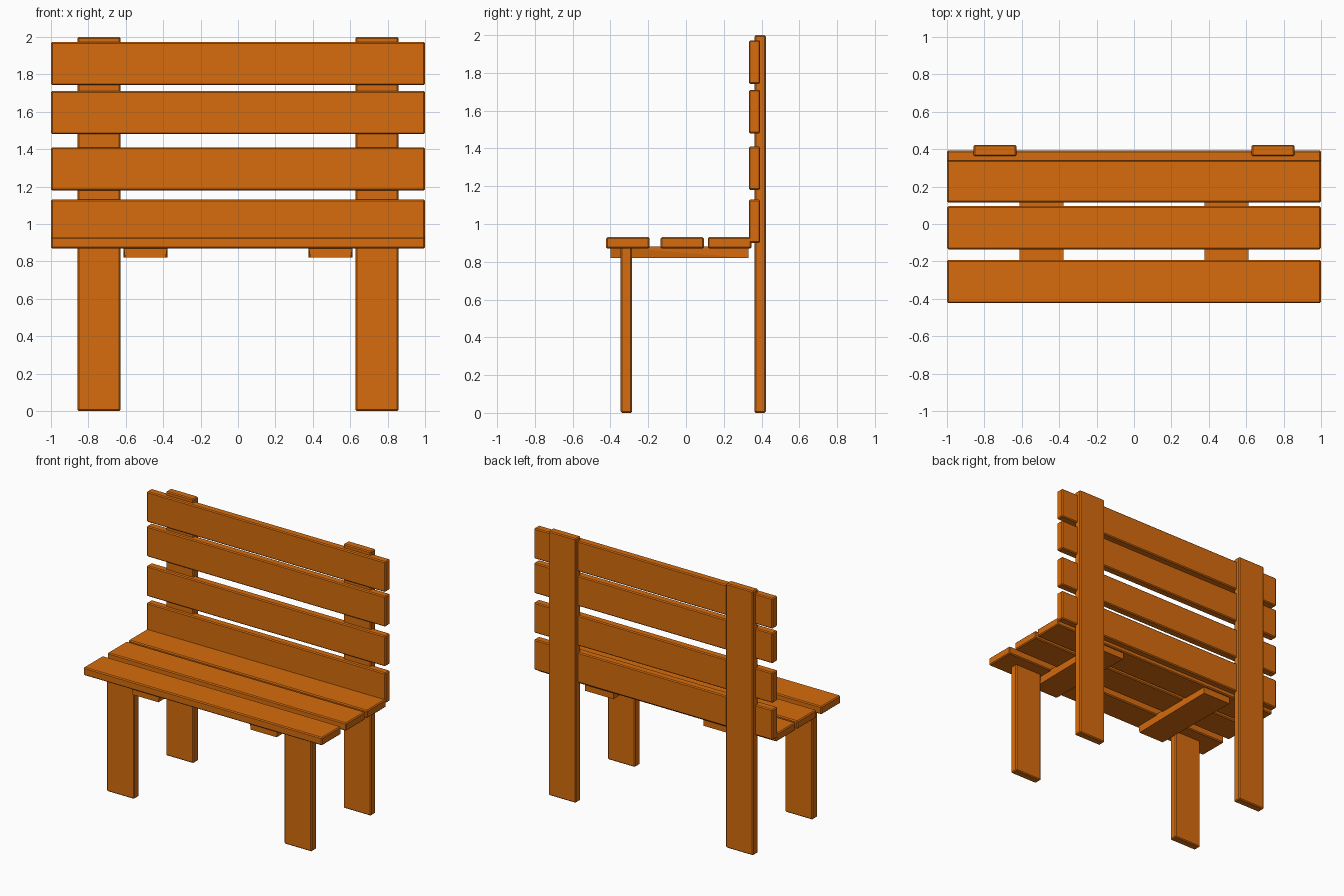
import bpy, bmesh

if "Cube" in bpy.data.objects:
    bpy.data.objects.remove(bpy.data.objects["Cube"])

wood = bpy.data.materials.new("wood")
wood.diffuse_color = (0.68, 0.15, 0.004, 1)
wood.use_nodes = True
wood.node_tree.nodes["Principled BSDF"].inputs["Base Color"].default_value = wood.diffuse_color


def plank(name, x, y, z, flare=0.0):
    """Chamfered board between min/max limits; flare narrows the front lower edge."""
    bm = bmesh.new()
    bmesh.ops.create_cube(bm, size=1)
    mid = (x[0] + x[1]) / 2
    for v in bm.verts:
        front_low = v.co.y < 0 and v.co.z < 0
        px, py, pz = (lim[1] if c > 0 else lim[0] for c, lim in zip(v.co, (x, y, z)))
        if front_low:
            px += flare if px < mid else -flare
        v.co = (px, py, pz)
    if not flare:
        bmesh.ops.bevel(bm, geom=bm.edges[:], offset=0.007, segments=1,
                        affect='EDGES', profile=0.5)
    else:
        bmesh.ops.triangulate(bm, faces=[f for f in bm.faces if abs(f.normal.x) > 0.5])
    bmesh.ops.recalc_face_normals(bm, faces=bm.faces[:])
    mesh = bpy.data.meshes.new(name)
    bm.to_mesh(mesh)
    bm.free()
    mesh.materials.append(wood)
    obj = bpy.data.objects.new(name, mesh)
    bpy.context.collection.objects.link(obj)
    return obj


W = 0.23   # board width
T = 0.06   # board thickness

# Seat slats
for i, y in enumerate((-0.423, -0.135, 0.116)):
    plank(f"seat_slat_{i + 1}", (-1, 1), (y, y + W), (0.87, 0.93))

# Backrest slats
for i, z in enumerate((0.90, 1.18, 1.48, 1.742)):
    plank(f"back_slat_{i + 1}", (-1, 1), (0.333, 0.333 + T), (z, z + W))

# Legs and seat braces on both sides
for side, s in (("left", -1), ("right", 1)):
    leg_x = sorted((s * 0.628, s * 0.858))
    brace_x = sorted((s * 0.377, s * 0.613))
    plank(f"back_leg_{side}", leg_x, (0.363, 0.423), (0, 2))
    plank(f"front_leg_{side}", leg_x, (-0.346, -0.286), (0, 0.88))
    plank(f"seat_brace_{side}", brace_x, (-0.40, 0.33), (0.82, 0.88), flare=0.01)
